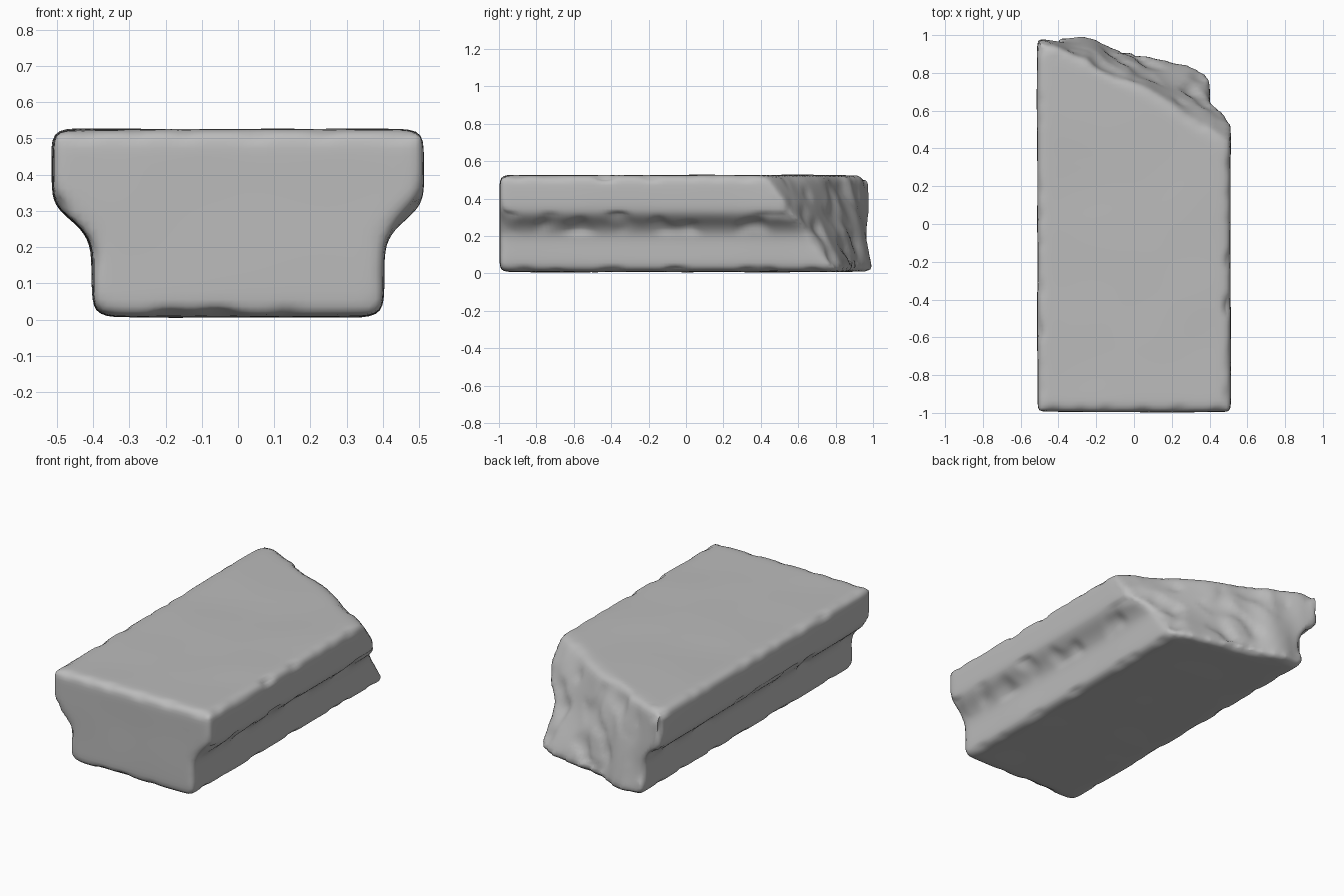
import bpy
import bmesh
from mathutils import Vector, noise

default = bpy.data.objects.get("Cube")
if default:
    bpy.data.objects.remove(default, do_unlink=True)

# Half-section of the block: (height, half width), narrow foot and wide head
SECTION = [(0.008, 0.39), (0.05, 0.402), (0.12, 0.402), (0.205, 0.402),
           (0.25, 0.43), (0.31, 0.5), (0.345, 0.512), (0.525, 0.512)]
# Broken back end: (x, y) along its lower and upper edges
END_LOW = [(-0.51, 1.0), (-0.3, 1.01), (0.0, 0.91), (0.33, 0.84), (0.51, 0.76)]
END_HIGH = [(-0.51, 0.97), (-0.2, 0.85), (0.1, 0.7), (0.51, 0.42)]
CUTS = len(SECTION) - 2


def along(points, x):
    """Piecewise linear lookup."""
    for (xa, ya), (xb, yb) in zip(points, points[1:]):
        if x <= xb:
            return ya + (yb - ya) * (x - xa) / (xb - xa)
    return points[-1][1]


def make_material(name, value):
    mat = bpy.data.materials.new(name)
    mat.use_nodes = True
    color = (value, value, value, 1)
    mat.diffuse_color = color
    mat.node_tree.nodes["Principled BSDF"].inputs["Base Color"].default_value = color
    return mat


# Block: a gridded cube bent onto the section and the slanted end
bm = bmesh.new()
bmesh.ops.create_cube(bm, size=2)
bmesh.ops.subdivide_edges(bm, edges=bm.edges[:], cuts=CUTS, use_grid_fill=True)
for v in bm.verts:
    z, half = SECTION[round((v.co.z + 1) / 2 * (CUTS + 1))]
    x = v.co.x * half
    low, high = along(END_LOW, x), along(END_HIGH, x)
    end = low + (high - low) * z / 0.525
    v.co = Vector((x, -0.995 + (v.co.y + 1) / 2 * (end + 0.995), z))
mesh = bpy.data.meshes.new("stone_block")
bm.to_mesh(mesh)
bm.free()
block = bpy.data.objects.new("stone_block", mesh)
bpy.context.collection.objects.link(block)
bpy.context.view_layer.objects.active = block
block.select_set(True)

# Even mesh with worn, rounded edges
remesh = block.modifiers.new("even_mesh", "REMESH")
remesh.mode = "VOXEL"
remesh.voxel_size = 0.022
smooth = block.modifiers.new("worn_edges", "SMOOTH")
smooth.factor = 0.5
smooth.iterations = 10
for name in ("even_mesh", "worn_edges"):
    bpy.ops.object.modifier_apply(modifier=name)

# Chipped edges, rough broken end and faint unevenness elsewhere
bm = bmesh.new()
bm.from_mesh(block.data)
bm.normal_update()
moves = []
for v in bm.verts:
    n, p = v.normal, v.co
    depth = 0.004 * noise.noise(p * 3)
    if max(abs(c) for c in n) < 0.93:
        depth -= 0.035 * max(0, noise.noise(p * 8))
    if n.y > 0.3:
        depth += 0.02 * noise.noise(Vector((p.x * 7, p.y * 3, p.z * 3)))
    moves.append(n * depth)
for v, move in zip(bm.verts, moves):
    v.co += move
bmesh.ops.smooth_vert(bm, verts=bm.verts[:], factor=0.5,
                      use_axis_x=True, use_axis_y=True, use_axis_z=True)
bm.to_mesh(block.data)
bm.free()

block.data.materials.clear()
block.data.materials.append(make_material("grey stone", 0.5))
bpy.ops.object.shade_smooth_by_angle(angle=1.0)
